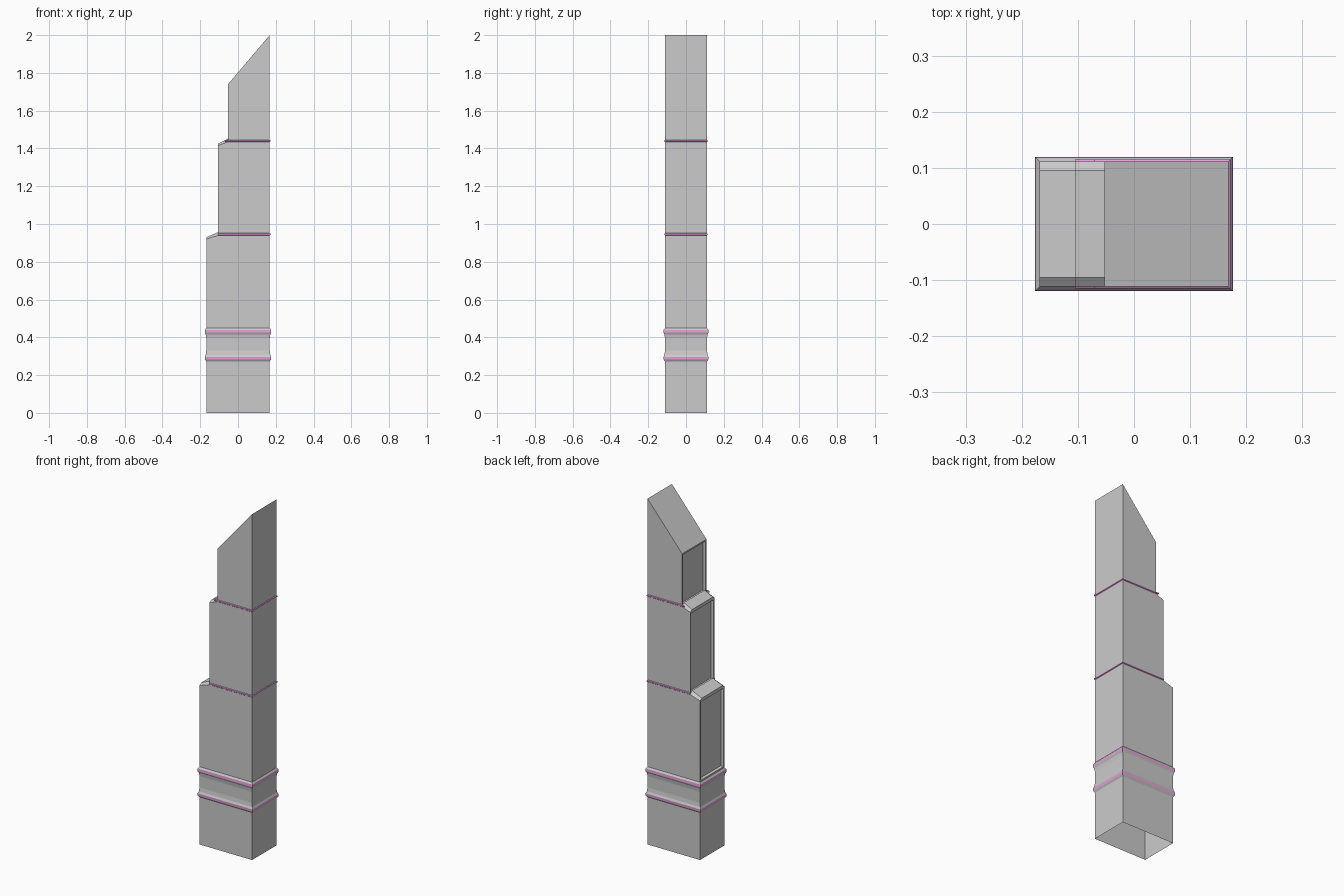
import bpy, bmesh

if "Cube" in bpy.data.objects:
    bpy.data.objects.remove(bpy.data.objects["Cube"])

HX, HY = 0.168, 0.111      # half width and half depth of the shaft

pink = bpy.data.materials.new("pink_trim")
pink.diffuse_color = (0.8, 0.35, 0.7, 1)
pink.use_nodes = True
pink.node_tree.nodes["Principled BSDF"].inputs["Base Color"].default_value = pink.diffuse_color
grey = bpy.data.materials.new("grey_shell")
grey.diffuse_color = (0.8, 0.8, 0.8, 1)
grey.use_nodes = True
grey.node_tree.nodes["Principled BSDF"].inputs["Base Color"].default_value = grey.diffuse_color


def finish(bm, name, mats=()):
    me = bpy.data.meshes.new(name)
    bm.to_mesh(me)
    bm.free()
    for m in mats:
        me.materials.append(m)
    ob = bpy.data.objects.new(name, me)
    bpy.context.collection.objects.link(ob)
    return ob


def loft(name, sections, x0=-HX, closed=True, pink_rows=()):
    """Rectangular tube through (offset, z) sections; open tubes skip the left side."""
    bm = bmesh.new()
    rows = []
    for o, z in sections:
        xl = x0 - o if closed else x0
        pts = [(xl, -HY - o), (HX + o, -HY - o), (HX + o, HY + o), (xl, HY + o)]
        rows.append([bm.verts.new((x, y, z)) for x, y in pts])
    for r, (a, b) in enumerate(zip(rows, rows[1:])):
        for i in range(4 if closed else 3):
            j = (i + 1) % 4
            f = bm.faces.new((a[i], a[j], b[j], b[i]))
            f.material_index = int(r in pink_rows)
    return finish(bm, name, (grey, pink))


# Base shaft with two raised bands, open underneath
sections = [(0, 0), (0, 0.272), (0.007, 0.283), (0.008, 0.297), (0.003, 0.308), (0, 0.33),
            (0, 0.395), (0.003, 0.415), (0.008, 0.425), (0.007, 0.440), (0, 0.45)]
loft("base_shaft", sections, pink_rows=(2, 8))

# Stepped tower: side profile extruded through the depth, open at the bottom
profile = [(-HX, 0.45), (HX, 0.45), (HX, 2.0), (-0.053, 1.74), (-0.053, 1.435),
           (-0.105, 1.415), (-0.105, 0.94), (-HX, 0.92)]
bm = bmesh.new()
front = [bm.verts.new((x, -HY, z)) for x, z in profile]
back = [bm.verts.new((x, HY, z)) for x, z in profile]
bm.faces.new(front)
bm.faces.new(back[::-1])
panels = []
for i in range(1, len(profile)):
    j = (i + 1) % len(profile)
    f = bm.faces.new((front[j], front[i], back[i], back[j]))
    if i in (3, 5, 7):
        panels.append(f)
bm.normal_update()
# Recessed window panels on the stepped side
bmesh.ops.inset_individual(bm, faces=panels, thickness=0.012, depth=0)
bm.normal_update()
bmesh.ops.inset_individual(bm, faces=panels, thickness=0.004, depth=-0.015)
finish(bm, "stepped_tower")


# Ledge caps with steep hipped ends
def ledge_cap(name, x0, x1, z0):
    bm = bmesh.new()
    rows = []
    for y, dz in ((-HY, 0), (-0.095, 0.017), (0.095, 0.017), (HY, 0)):
        lift = dz if dz else 0
        rows.append([bm.verts.new((x0, y, z0 + lift * 0.6)),
                     bm.verts.new((x1, y, z0 + 0.02 + lift))])
    for a, b in zip(rows, rows[1:]):
        bm.faces.new((a[0], a[1], b[1], b[0]))
    bm.faces.new([r[0] for r in rows])
    bmesh.ops.recalc_face_normals(bm, faces=bm.faces)
    if sum(f.normal.z for f in bm.faces) < 0:
        bmesh.ops.reverse_faces(bm, faces=bm.faces)
    finish(bm, name)


ledge_cap("lower_ledge", -HX, -0.105, 0.92)
ledge_cap("upper_ledge", -0.105, -0.053, 1.415)

# Thin pink trim lines at the two steps
for name, x0, z in (("lower_trim", -0.105, 0.946), ("upper_trim", -0.07, 1.44)):
    loft(name, [(0, z - 0.006), (0.004, z - 0.003), (0.004, z + 0.003), (0, z + 0.006)],
         x0=x0, closed=False, pink_rows=(0, 1, 2))
